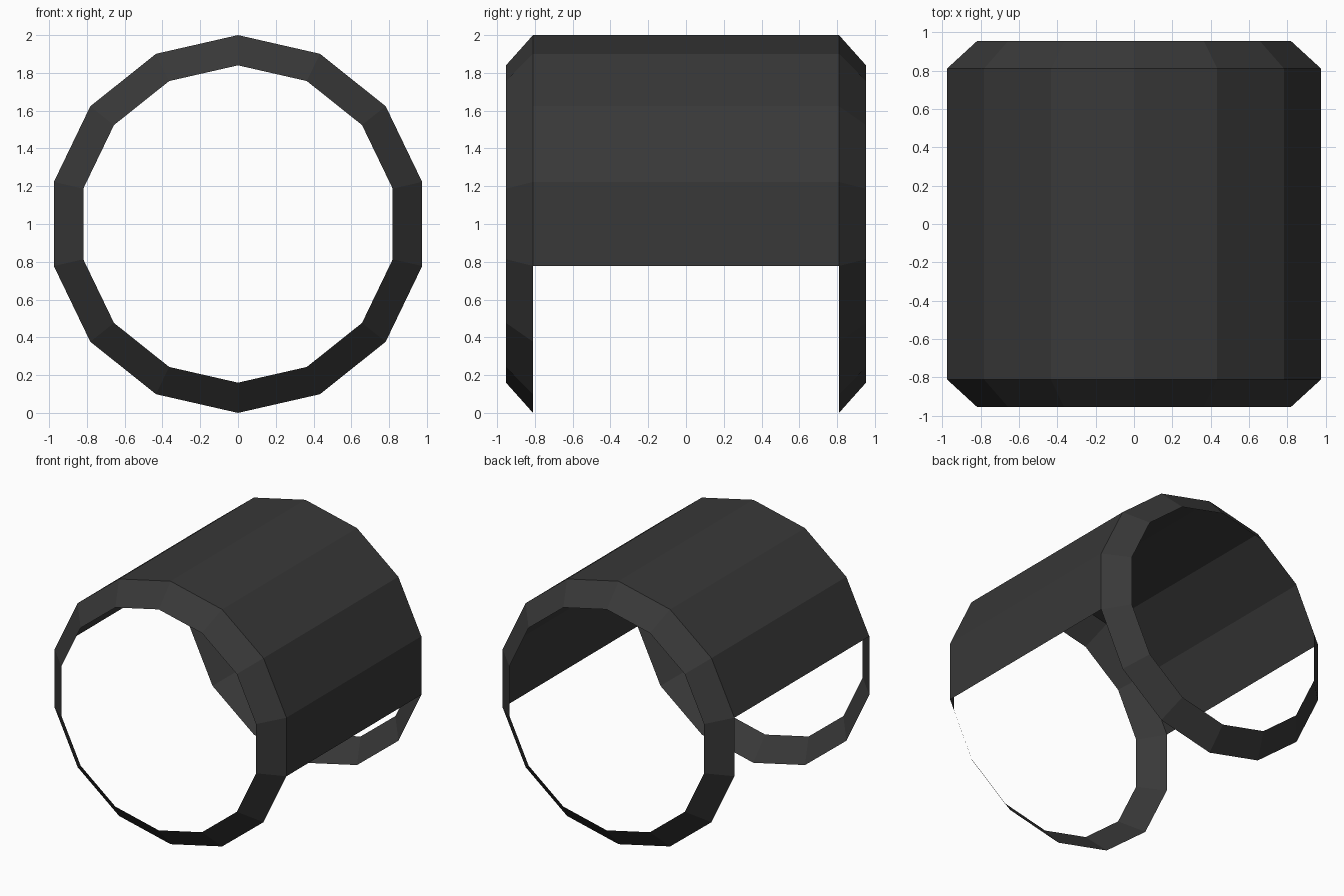
import bpy, math

if "Cube" in bpy.data.objects:
    bpy.data.objects.remove(bpy.data.objects["Cube"])

SIDES = 14
R_OUT, R_IN = 1.0, 0.84
Y_WALL, Y_END = 0.81, 0.953

dark = bpy.data.materials.new("dark_grey")
dark.diffuse_color = (0.04, 0.04, 0.04, 1)
dark.use_nodes = True
dark.node_tree.nodes["Principled BSDF"].inputs["Base Color"].default_value = dark.diffuse_color


def loft(name, start, count, rings):
    """Flat-faced sheet between two (radius, y) rings, step 0 at the top, going towards +x."""
    verts, faces = [], []
    closed = count == SIDES
    for i in range(count if closed else count + 1):
        a = 2 * math.pi * (start + i) / SIDES
        for r, y in rings:
            verts.append((r * math.sin(a), y, 1 + r * math.cos(a)))
    n = len(verts)
    for i in range(count):
        k = 2 * i
        faces.append((k, k + 1, (k + 3) % n, (k + 2) % n))
    mesh = bpy.data.meshes.new(name)
    mesh.from_pydata(verts, [], faces)
    mesh.materials.append(dark)
    obj = bpy.data.objects.new(name, mesh)
    bpy.context.collection.objects.link(obj)
    return obj


# Half-shell wall: three panels on the left, four on the right
loft("shell_wall", -3, 7, [(R_OUT, -Y_WALL), (R_OUT, Y_WALL)])

# Full sloped rims at both ends
loft("front_rim", 0, SIDES, [(R_IN, -Y_END), (R_OUT, -Y_WALL)])
loft("back_rim", 0, SIDES, [(R_OUT, Y_WALL), (R_IN, Y_END)])
